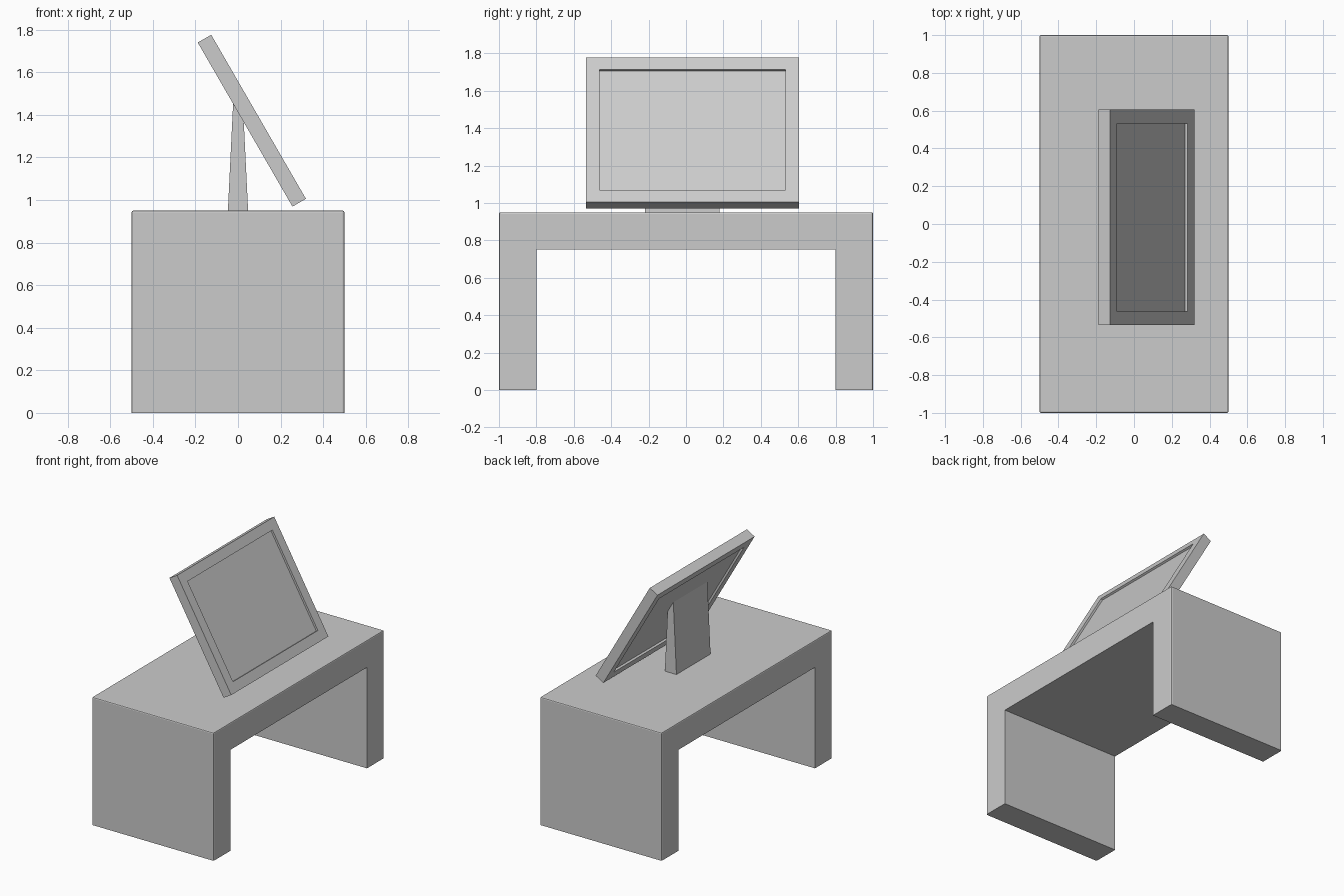
import bpy, bmesh, math
from mathutils import Matrix, Vector

if "Cube" in bpy.data.objects:
    bpy.data.objects.remove(bpy.data.objects["Cube"])


def finish(name, bm, matrix=None):
    bmesh.ops.recalc_face_normals(bm, faces=bm.faces)
    if matrix:
        bm.transform(matrix)
    me = bpy.data.meshes.new(name)
    bm.to_mesh(me)
    bm.free()
    ob = bpy.data.objects.new(name, me)
    bpy.context.collection.objects.link(ob)
    return ob


def prism_x(profile, half):
    """Extrude a (y, z) profile symmetrically along x."""
    bm = bmesh.new()
    f = bm.faces.new([bm.verts.new((-half, y, z)) for y, z in profile])
    r = bmesh.ops.extrude_face_region(bm, geom=[f])
    vs = [v for v in r["geom"] if isinstance(v, bmesh.types.BMVert)]
    bmesh.ops.translate(bm, vec=(2 * half, 0, 0), verts=vs)
    return bm


def box(bm, center, size):
    m = Matrix.Translation(center) @ Matrix.Diagonal((*size, 1))
    bmesh.ops.create_cube(bm, size=1, matrix=m)


# Desk: one U-shaped slab with softened outer edges
bm = prism_x([(-1, 0), (-0.8, 0), (-0.8, 0.75), (0.8, 0.75),
              (0.8, 0), (1, 0), (1, 0.95), (-1, 0.95)], 0.5)
outer = [e for e in bm.edges
         if all(abs(v.co.y) > 0.99 for v in e.verts)
         and max(v.co.z for v in e.verts) > 0.9
         or all(v.co.z > 0.9 for v in e.verts)]
bmesh.ops.bevel(bm, geom=outer, offset=0.008, segments=2, profile=0.5,
                affect='EDGES')
finish("desk", bm)

# Stand: tapered post whose top ends inside the screen panel
bm = bmesh.new()
box(bm, (0, -0.02, 1.21), (0.096, 0.40, 0.54))
for v in bm.verts:
    if v.co.z > 1.2:
        v.co.x *= 0.45
finish("stand", bm)

# Monitor, modelled upright facing +x and then tilted back
W, H, T, B = 1.14, 0.89, 0.073, 0.072
tilt = Matrix.Translation((0.065, 0.035, 1.373)) @ Matrix.Rotation(
    math.radians(-30), 4, 'Y')

# Frame: outer block with a rectangular opening
bm = bmesh.new()
rings = []
for x in (-T / 2, T / 2):
    for w, h in ((W / 2, H / 2), (W / 2 - B, H / 2 - B)):
        rings.append([bm.verts.new((x, sy * w, sz * h))
                      for sy, sz in ((-1, -1), (1, -1), (1, 1), (-1, 1))])
back_out, back_in, front_out, front_in = rings
for a, b in ((back_out, back_in), (front_out, front_in),
             (back_out, front_out), (back_in, front_in)):
    for i in range(4):
        j = (i + 1) % 4
        bm.faces.new((a[i], a[j], b[j], b[i]))
finish("monitor_frame", bm, tilt)

# Screen: thinner panel recessed on both sides of the frame
bm = bmesh.new()
box(bm, (0, 0, 0), (T - 0.03, W - 2 * B, H - 2 * B))
finish("screen", bm, tilt)
